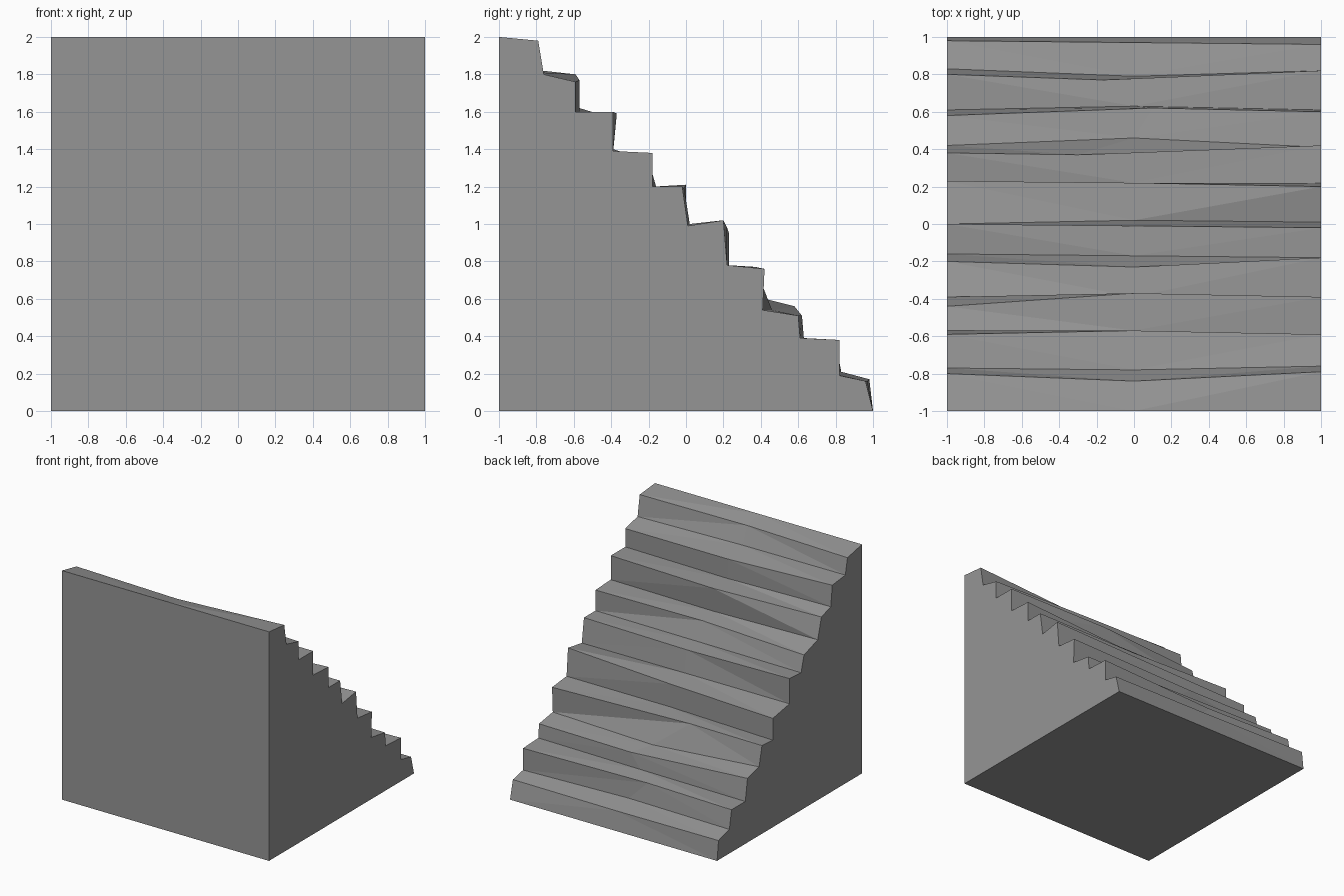
import bpy
import bmesh

cube = bpy.data.objects.get("Cube")
if cube:
    bpy.data.objects.remove(cube, do_unlink=True)

STEPS = 10
SIZE = 2 / STEPS

# Hand-hewn wear of each step edge, as (y, z) offsets in hundredths
left_nose = [(0, -4), (1, 0), (-4, -2), (0, -6), (0, 1),
             (3, -5), (-2, -3), (-2, -4), (0, -3), (-2, -3)]
left_base = [(3, 2), (3, 2), (1, 0), (4, 0), (0, -1),
             (3, -4), (2, 0), (1, -3), (3, 1), (0, 0)]
middle_nose = [(-4, -4), (3, -3), (3, -1), (-3, -4), (-1, -1),
               (2, -2), (-3, -3), (2, -9), (-3, -3), (-3, -4)]
middle_base = [(2, 1), (3, 0), (1, -2), (3, 0), (2, 0),
               (2, -2), (6, -6), (3, -1), (-1, 0), (0, 0)]
right_nose = [(1, -2), (1, -4), (1, 0), (2, -2), (-2, 0),
              (0, 2), (2, -4), (0, -9), (2, -2), (-4, -4)]
right_base = [(4, 0), (1, 0), (1, -1), (2, 0), (1, -1),
              (2, -2), (1, -6), (1, -1), (2, -1), (0, 0)]
# Sideways drift of the bend in a few step edges
middle_shift = {6: -0.3, 7: 0.1, 8: -0.17}


def make_material(name, color):
    mat = bpy.data.materials.new(name)
    mat.use_nodes = True
    mat.diffuse_color = color
    for node in mat.node_tree.nodes:
        if node.type == 'BSDF_PRINCIPLED':
            node.inputs["Base Color"].default_value = color
    return mat


def profile(bm, x, nose, base, shift):
    """Stair outline from the top front edge down to the ground at the back."""
    verts = [bm.verts.new((x, -1, 2))]
    for i in range(STEPS):
        y = -1 + SIZE * (i + 1)
        top = 2 - SIZE * i
        ny, nz = nose[i]
        by, bz = base[i]
        verts.append(bm.verts.new((x + shift.get(i, 0), y + ny / 100, top + nz / 100)))
        verts.append(bm.verts.new((x, y + by / 100, top - SIZE + bz / 100)))
    return verts


bm = bmesh.new()
left = profile(bm, -1, left_nose, left_base, {})
middle = profile(bm, 0, middle_nose, middle_base, middle_shift)
right = profile(bm, 1, right_nose, right_base, {})

# Treads and risers, each split by a diagonal running to the middle
for side in (left, right):
    for i in range(len(side) - 1):
        bm.faces.new((side[i], side[i + 1], middle[i]))
        bm.faces.new((side[i + 1], middle[i + 1], middle[i]))

# Solid body: side walls, front wall and underside
foot_left = bm.verts.new((-1, -1, 0))
foot_right = bm.verts.new((1, -1, 0))
bm.faces.new(left + [foot_left])
bm.faces.new(right + [foot_right])
bm.faces.new((foot_left, foot_right, right[0], middle[0], left[0]))
bm.faces.new((foot_left, left[-1], middle[-1], right[-1], foot_right))
bmesh.ops.recalc_face_normals(bm, faces=bm.faces[:])

mesh = bpy.data.meshes.new("stone_stairs")
bm.to_mesh(mesh)
bm.free()
mesh.materials.append(make_material("stone_grey", (0.3, 0.3, 0.3, 1)))
stairs = bpy.data.objects.new("stone_stairs", mesh)
bpy.context.collection.objects.link(stairs)
